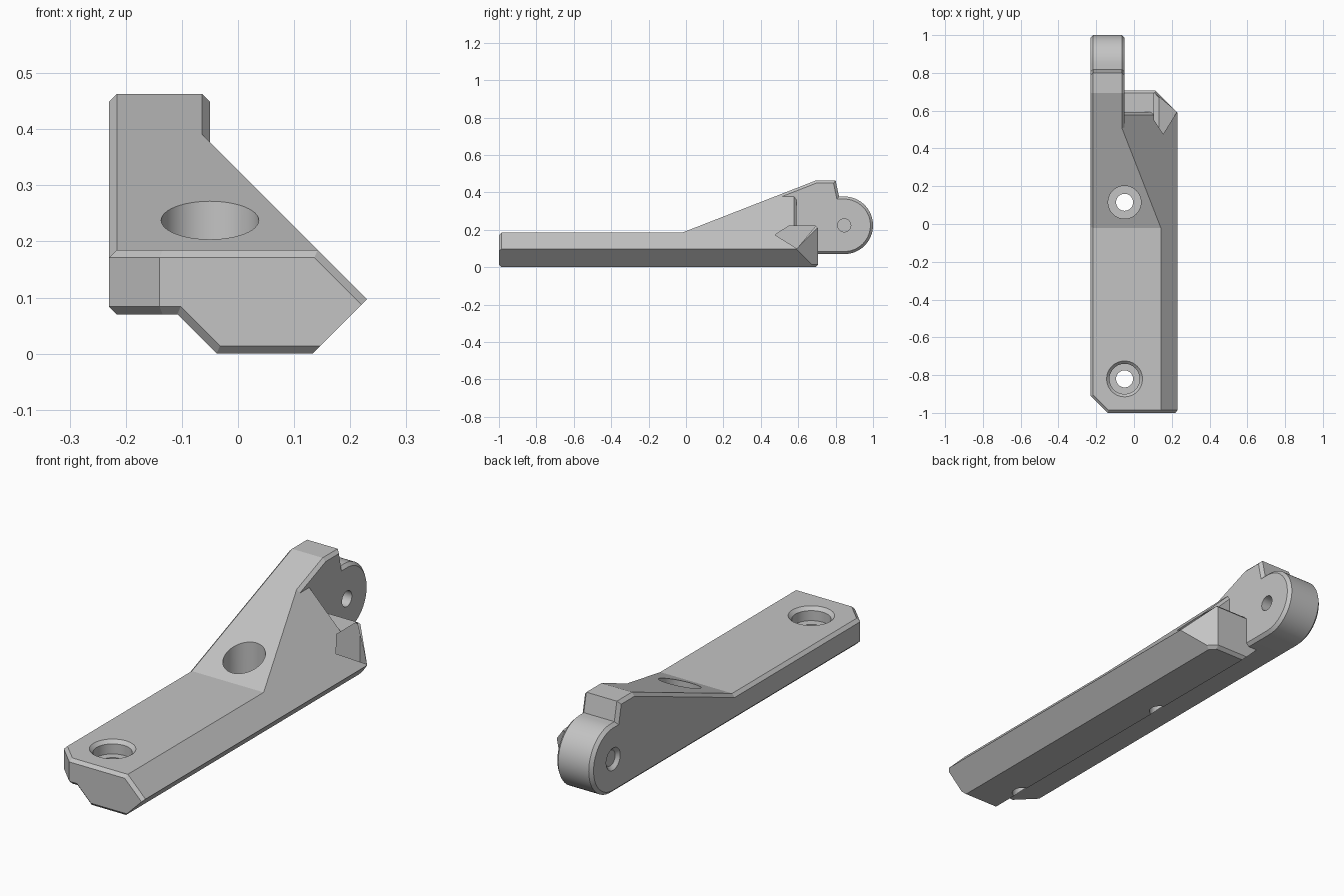
import bpy, bmesh, math
from mathutils import Vector, Matrix

cube = bpy.data.objects.get("Cube")
if cube:
    bpy.data.objects.remove(cube, do_unlink=True)

grey = bpy.data.materials.new("plain_grey")
grey.use_nodes = True
grey.diffuse_color = (0.55, 0.55, 0.55, 1)
grey.node_tree.nodes["Principled BSDF"].inputs["Base Color"].default_value = (0.55, 0.55, 0.55, 1)


def plane(x, y, z, d):
    """Half-space x*X + y*Y + z*Z <= d, normalised."""
    n = Vector((x, y, z))
    return n.normalized(), d / n.length


def chamfer(a, b, c=0.014):
    n = a[0] + b[0]
    return plane(n.x, n.y, n.z, a[1] + b[1] - c)


def to_object(name, bm):
    bmesh.ops.recalc_face_normals(bm, faces=bm.faces)
    mesh = bpy.data.meshes.new(name)
    bm.to_mesh(mesh)
    bm.free()
    mesh.materials.append(grey)
    ob = bpy.data.objects.new(name, mesh)
    bpy.context.collection.objects.link(ob)
    return ob


def solid(name, planes, pairs=()):
    """Convex part bounded by planes, with chamfers between the given pairs."""
    walls = list(planes) + [chamfer(a, b) for a, b in pairs]
    bm = bmesh.new()
    for i, (n1, d1) in enumerate(walls):
        for j, (n2, d2) in enumerate(walls[:i]):
            for n3, d3 in walls[:j]:
                det = n1.dot(n2.cross(n3))
                if abs(det) < 1e-3:
                    continue
                p = (d1 * n2.cross(n3) + d2 * n3.cross(n1) + d3 * n1.cross(n2)) / det
                if all(n.dot(p) <= d + 1e-5 for n, d in walls):
                    bm.verts.new(p)
    bmesh.ops.remove_doubles(bm, verts=bm.verts, dist=2e-4)
    bmesh.ops.convex_hull(bm, input=bm.verts)
    loose = [v for v in bm.verts if not v.link_faces]
    bmesh.ops.delete(bm, geom=loose, context='VERTS')
    return to_object(name, bm)


def drill(name, base, r1, r2, depth, along_x=False):
    bm = bmesh.new()
    bmesh.ops.create_cone(bm, cap_ends=True, segments=48, radius1=r1, radius2=r2, depth=depth)
    bmesh.ops.translate(bm, verts=bm.verts, vec=(0, 0, depth / 2))
    turn = Matrix.Rotation(math.pi / 2, 4, 'Y') if along_x else Matrix()
    bmesh.ops.transform(bm, verts=bm.verts, matrix=Matrix.Translation(base) @ turn)
    ob = to_object(name, bm)
    ob.hide_render = True
    return ob


def combine(target, other, operation):
    mod = target.modifiers.new("combine", 'BOOLEAN')
    mod.operation, mod.solver, mod.object = operation, 'EXACT', other
    bpy.context.view_layer.objects.active = target
    bpy.ops.object.modifier_apply(modifier=mod.name)
    bpy.data.objects.remove(other, do_unlink=True)
    # Close hairline seams so the next cut meets a sealed solid
    bm = bmesh.new()
    bm.from_mesh(target.data)
    bmesh.ops.remove_doubles(bm, verts=bm.verts, dist=1e-5)
    bm.to_mesh(target.data)
    bm.free()


# Bounding planes shared by the parts
left = plane(-1, 0, 0, 0.23)
front = plane(0, -1, 0, 1)
corner = plane(-1, -1, 0, 1.14)
top = plane(0, 0, 1, 0.185)
diagonal = plane(1, 0, 1, 0.327)
flare = plane(1, 0, -1, 0.133)
ledge = plane(0, 0, -1, -0.07)
floor = plane(0, 0, -1, 0)
keel_side = plane(-1, 0, -1, 0.038)
keel_left = plane(-1, 0, 0, 0.13)
inside = plane(0, 0, -1, -0.1)
back = plane(0, 1, 0, 0.707)
back_cut = plane(1, 1, 0, 0.82)
slope = plane(0, -0.39, 1, 0.1928)
ramp_end = plane(0, 1, 0, 0.592)
step_top = plane(0, 0, 1, 0.22)
lug_right = plane(1, 0, 0, -0.05)
crest_top = plane(0, 0, 1, 0.463)
crest_rear = plane(0, 0.093, 0.02, 0.08366)

# Flat deck, lower keel, sloping ramp, rear step and lug crest
arm = solid("hinged_arm", [left, front, corner, top, diagonal, flare, ledge, back, back_cut],
            [(left, top), (front, top), (corner, top), (front, ledge), (corner, ledge),
             (left, ledge), (front, diagonal)])
keel = solid("keel", [keel_left, front, top, diagonal, flare, floor, keel_side, back, back_cut],
             [(front, top), (front, floor), (front, keel_side), (front, diagonal),
              (back, floor), (back_cut, floor)])
ramp = solid("ramp", [left, slope, diagonal, flare, inside, ramp_end],
             [(left, slope), (ramp_end, diagonal)])
step = solid("rear_step", [keel_left, inside, plane(0, -1, 0, -0.4), diagonal, flare,
                           back, back_cut, step_top], [(back, step_top)])
crest = solid("lug_crest", [left, lug_right, slope, crest_top, crest_rear,
                            plane(0, -1, 0, -0.3), plane(0, 0, -1, -0.2)],
              [(left, slope), (left, crest_top), (lug_right, slope), (lug_right, crest_top),
               (left, crest_rear), (lug_right, crest_rear)])

# Rounded hinge knuckle: a stack of outlines gives the chamfered rims
cy, cz, radius = 0.846, 0.224, 0.154
bm = bmesh.new()
for x, inset in ((-0.23, 0.014), (-0.216, 0), (-0.064, 0), (-0.05, 0.014)):
    r = radius - inset
    bm.verts.new((x, 0.55 + inset, cz - r))
    bm.verts.new((x, 0.55 + inset, cz + r))
    for i in range(33):
        a = math.pi * (i / 32 - 0.5)
        bm.verts.new((x, cy + r * math.cos(a), cz + r * math.sin(a)))
bmesh.ops.convex_hull(bm, input=bm.verts)
knuckle = to_object("hinge_knuckle", bm)

for part in (keel, ramp, step, crest, knuckle):
    combine(arm, part, 'UNION')

# Counterbored screw holes and the hinge pin hole
hx, y1, y2 = -0.05, -0.82, 0.115
cuts = [
    drill("front_bore", (hx, y1, 0.125), 0.08, 0.08, 0.2),
    drill("front_bore_rim", (hx, y1, 0.17), 0.08, 0.115, 0.035),
    drill("front_screw_hole", (hx, y1, -0.1), 0.045, 0.045, 0.4),
    drill("ramp_bore", (hx, y2, 0.125), 0.087, 0.087, 0.4),
    drill("ramp_screw_hole", (hx, y2, -0.1), 0.045, 0.045, 0.4),
    drill("pin_hole", (-0.4, cy, cz), 0.035, 0.035, 0.5, True),
    drill("pin_hole_rim", (-0.245, cy, cz), 0.065, 0.035, 0.03, True),
]
for cutter in cuts:
    combine(arm, cutter, 'DIFFERENCE')

# Tidy seams and shade
bm = bmesh.new()
bm.from_mesh(arm.data)
bmesh.ops.remove_doubles(bm, verts=bm.verts, dist=1e-4)
bmesh.ops.dissolve_limit(bm, angle_limit=math.radians(0.5), verts=bm.verts, edges=bm.edges)
bm.to_mesh(arm.data)
bm.free()
bpy.ops.object.select_all(action='DESELECT')
arm.select_set(True)
bpy.context.view_layer.objects.active = arm
bpy.ops.object.shade_smooth_by_angle(angle=math.radians(15))
